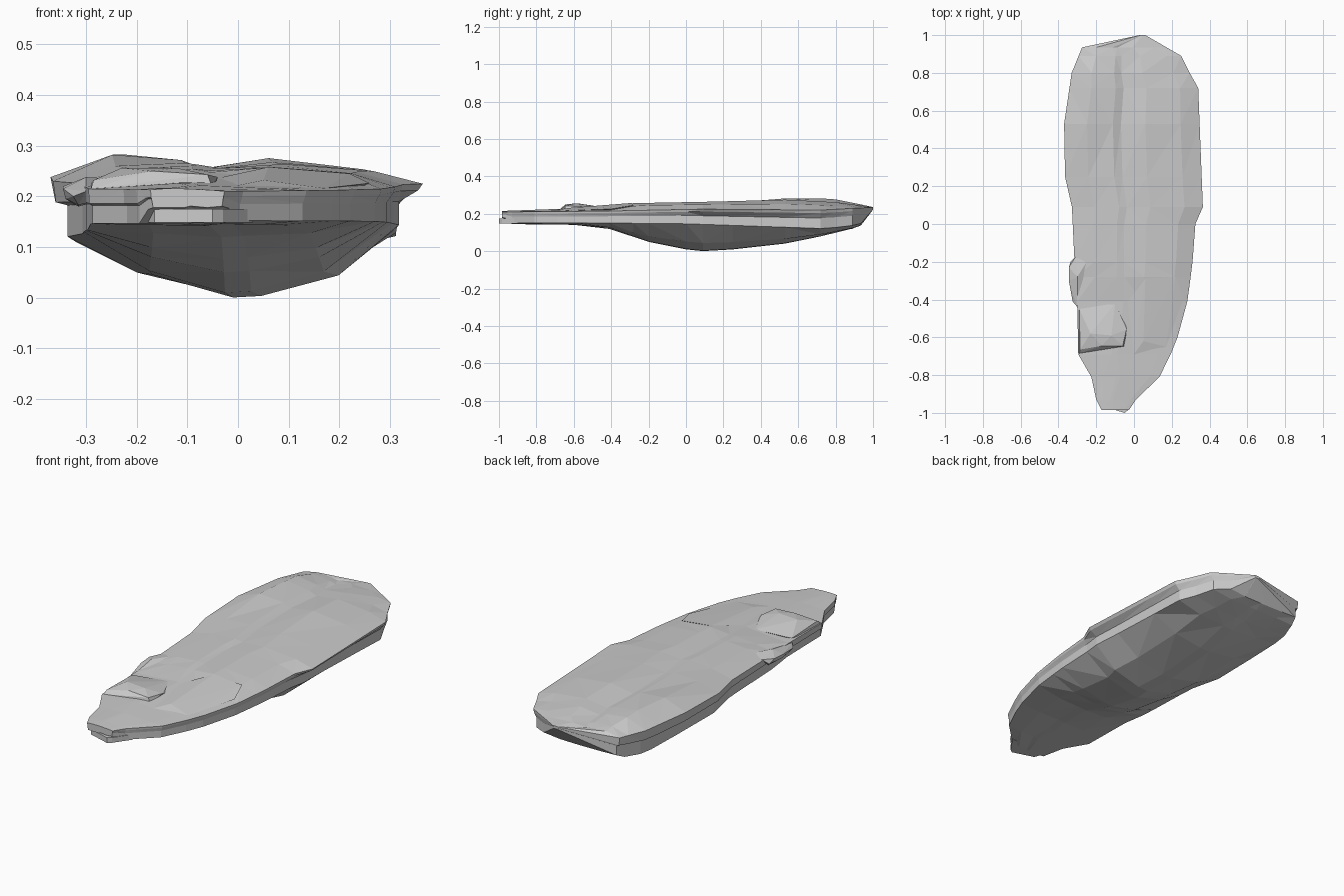
import bpy, bmesh


def lerp(profile, y):
    """Piecewise-linear lookup in a short (y, value) profile."""
    if y <= profile[0][0]:
        return profile[0][1]
    for (a, va), (b, vb) in zip(profile, profile[1:]):
        if y <= b:
            return va + (vb - va) * (y - a) / (b - a)
    return profile[-1][1]


def finish(bm, name):
    bmesh.ops.recalc_face_normals(bm, faces=bm.faces[:])
    me = bpy.data.meshes.new(name)
    bm.to_mesh(me)
    bm.free()
    ob = bpy.data.objects.new(name, me)
    bpy.context.collection.objects.link(ob)
    return ob


def chunk(name, points):
    """Faceted stone: convex hull of a few points."""
    bm = bmesh.new()
    for p in points:
        bm.verts.new(p)
    res = bmesh.ops.convex_hull(bm, input=bm.verts[:])
    loose = [v for v in bm.verts if not v.link_faces]
    bmesh.ops.delete(bm, geom=loose, context='VERTS')
    return finish(bm, name)


# Plan outline
left = [(-.99, -.17), (-.93, -.20), (-.82, -.22), (-.69, -.295), (-.43, -.30),
        (-.2, -.315), (.12, -.33), (.25, -.365), (.53, -.37), (.8, -.33),
        (.935, -.275), (1, .03)]
right = [(-.99, -.03), (-.93, .01), (-.8, .145), (-.62, .225), (-.4, .285), (-.2, .31),
         (.0, .325), (.08, .365), (.72, .34), (.79, .30), (.89, .25), (1, .06)]
# Rim heights, groove depths and underside
edge_l = [(-.99, .213), (-.69, .215), (-.2, .222), (.25, .23), (.53, .238), (1, .235)]
edge_r = [(-.99, .21), (-.4, .215), (.08, .225), (.72, .22), (1, .235)]
inset_l = [(-.99, .005), (-.4, .01), (.2, .025), (.53, .05), (.8, .03), (1, .01)]
inset_r = [(-.99, .005), (-.4, .012), (.0, .02), (.1, .05), (.7, .03), (1, .01)]
shelf = [(-.99, .178), (-.97, .178), (-.93, .147), (-.4, .145), (0, .14),
         (.75, .112), (.93, .135), (1, .222)]
keel = [(-.99, .178), (-.97, .178), (-.93, .145), (-.5, .14), (-.4, .117), (-.2, .05),
        (.05, 0), (.12, .001), (.33, .015), (.6, .05), (.93, .131), (1, .222)]
# Top surface: (fraction across, height along y)
top = [
    (.17, [(-.99, .215), (-.69, .22), (-.4, .225), (-.2, .245), (.3, .262), (.62, .29),
           (.8, .277), (.935, .25), (1, .236)]),
    (.36, [(-.99, .215), (-.69, .226), (-.4, .235), (-.25, .253), (.05, .262), (.55, .272),
           (.8, .262), (1, .236)]),
    (.42, [(-.99, .215), (-.69, .226), (-.4, .238), (-.25, .25), (.05, .256), (.55, .255),
           (.8, .247), (1, .236)]),
    (.6, [(-.99, .214), (-.69, .222), (-.45, .232), (-.28, .257), (.2, .266), (.5, .277),
          (.8, .262), (1, .236)]),
    (.86, [(-.99, .212), (-.62, .218), (-.4, .228), (-.25, .245), (.1, .25), (.6, .254),
           (.8, .242), (1, .236)]),
]
stations = [-.985, -.965, -.93, -.81, -.69, -.6, -.41, -.28, -.2, .0, .09, .25, .53, .72,
            .8, .89, .935, 1]


def section(y):
    xl, xr = lerp(left, y), lerp(right, y)
    w, zs, zk = xr - xl, lerp(shelf, y), lerp(keel, y)
    el, er = lerp(edge_l, y), lerp(edge_r, y)
    il, ir = min(lerp(inset_l, y), w * .2), min(lerp(inset_r, y), w * .2)
    pts = [(xl, el)] + [(xl + w * u, lerp(p, y)) for u, p in top] + [(xr, er)]
    # right rim, undercut groove and shelf
    pts += [(xr - ir * .2, er - (er - zs) * .15), (xr - ir, er - (er - zs) * .4),
            (xr - ir, zs + (er - zs) * .08)]
    # belly
    pts += [(xl + w * .76, zk + (zs - zk) * .32), (xl + w * .54, zk + .003 * (y < .9)),
            (xl + w * .46, zk), (xl + w * .23, zk + (zs - zk) * .33)]
    # left shelf and rim
    pts += [(xl + il, zs - .01 * (-.3 < y < .9)), (xl + il, zs + (el - zs) * .52),
            (xl + il * .2, zs + (el - zs) * .58)]
    return [(x, y, z) for x, z in pts]


# Main slab: faceted loft from front tip to rear edge
bm = bmesh.new()
rings = [[bm.verts.new(p) for p in section(y)] for y in stations]
for a, b in zip(rings, rings[1:]):
    n = len(a)
    for i in range(n):
        j = (i + 1) % n
        bm.faces.new((a[i], a[j], b[j], b[i]))
bm.faces.new(rings[0])
bm.faces.new(rings[-1])
bmesh.ops.triangulate(bm, faces=bm.faces[:])
finish(bm, "rock_slab")

# Raised mound on the front left, with a steep front step
chunk("front_left_mound", [
    (-.29, -.685, .215), (-.2, -.66, .215), (-.05, -.65, .215),
    (-.285, -.665, .232), (-.17, -.645, .25), (-.06, -.645, .243),
    (-.23, -.58, .256), (-.12, -.59, .256), (-.04, -.56, .238),
    (-.29, -.45, .225), (-.1, -.42, .232), (-.29, -.6, .2), (-.05, -.45, .2)])

# Low swelling on the front right
chunk("front_right_swelling", [
    (-.04, -.42, .236), (.06, -.29, .258), (.22, -.28, .245), (.26, -.4, .226),
    (.13, -.44, .238), (.0, -.5, .232), (.17, -.65, .216), (.0, -.69, .222),
    (.05, -.62, .232), (.1, -.5, .2), (.2, -.35, .2)])

# Knob on the left side
chunk("left_side_knob", [
    (-.345, -.3, .215), (-.345, -.23, .22), (-.34, -.3, .195), (-.335, -.2, .2),
    (-.31, -.175, .225), (-.325, -.41, .2), (-.30, -.44, .21), (-.315, -.39, .183),
    (-.315, -.22, .18), (-.3, -.28, .238), (-.25, -.2, .235), (-.24, -.4, .2)])

# Lower ledge under the front tip
chunk("front_lower_ledge", [
    (x, y, z) for z in (.148, .175)
    for x, y in ((-.165, -.965), (-.05, -1.0), (-.03, -.985), (.03, -.9), (-.19, -.9))])
